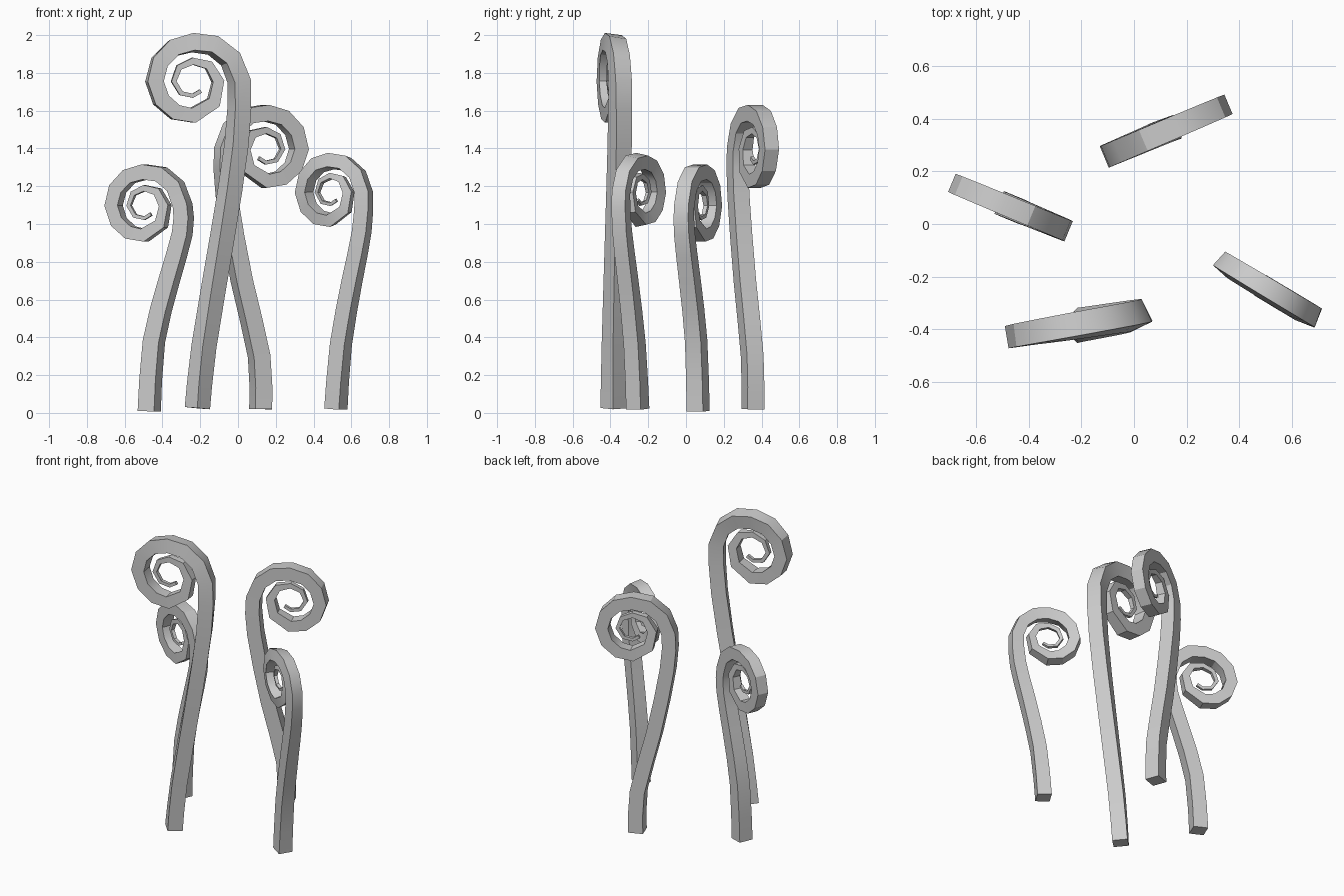
import bpy, bmesh, math
from mathutils import Vector

if "Cube" in bpy.data.objects:
    bpy.data.objects.remove(bpy.data.objects["Cube"])

mat = bpy.data.materials.new("plain grey")
mat.diffuse_color = (0.6, 0.6, 0.6, 1)
mat.use_nodes = True
mat.node_tree.nodes["Principled BSDF"].inputs["Base Color"].default_value = mat.diffuse_color

# Spiral radius, section width per quarter turn (for a scale of 1)
RADII = [.25, .205, .205, .18, .135, .107, .102, .076, .055]
WIDTHS = [.094, .092, .086, .08, .06, .037, .027, .022, .02]
ANGLES = list(range(0, 271, 30)) + list(range(315, 631, 45)) + [670]


def sample(table, deg):
    i = min(int(deg // 90), len(table) - 2)
    f = deg / 90 - i
    return table[i] * (1 - f) + table[i + 1] * f


def catmull(p, steps):
    """Smooth the stem points, the last one is only a guide."""
    out = []
    for i in range(len(p) - 2):
        a, b, c, d = p[max(i - 1, 0)], p[i], p[i + 1], p[i + 2]
        for k in range(steps):
            t = k / steps
            out.append(.5 * (2 * b + (c - a) * t + (2 * a - 5 * b + 4 * c - d) * t * t
                             + (3 * b - a - 3 * c + d) * t ** 3))
    return out


def frond(name, centre, yaw, scale, side, stem, base_width, twist):
    cx, cy, cz = centre
    yaw = math.radians(yaw)
    u = Vector((math.cos(yaw), math.sin(yaw), 0))
    v = Vector((-math.sin(yaw), math.cos(yaw), 0))
    # path in the frond's own plane: stem, then curl
    curl = []
    for a in ANGLES:
        r = sample(RADII, a) * scale
        curl.append(Vector((side * r * math.cos(math.radians(a)),
                            r * math.sin(math.radians(a)))))
    low = [Vector(((x - cx) / math.cos(yaw), z - cz)) for x, z in stem]
    low = catmull(low + [curl[0], curl[1]], 2)
    path = low + curl
    n = len(low)
    bm = bmesh.new()
    rings = []
    for i, p in enumerate(path):
        t = (path[min(i + 1, len(path) - 1)] - path[max(i - 1, 0)]).normalized()
        if i < n:
            f = i / n
            w = base_width * (1 - f) + WIDTHS[0] * scale * f
            tw = twist[0] * (1 - f) + twist[1] * f
        else:
            a = ANGLES[i - n]
            w = sample(WIDTHS, a) * scale
            f = min(a / 180, 1)
            tw = twist[1] * (1 - f) + twist[2] * f
        across = u * t.y - Vector((0, 0, t.x))
        pos = Vector((cx, cy, cz)) + u * p.x + Vector((0, 0, p.y))
        ring = []
        for k in range(4):
            g = math.radians(45 + 90 * k + tw)
            ring.append(bm.verts.new(pos + (across * math.cos(g) + v * math.sin(g)) * w * .7071))
        rings.append(ring)
    for r0, r1 in zip(rings, rings[1:]):
        for k in range(4):
            bm.faces.new((r0[k], r0[(k + 1) % 4], r1[(k + 1) % 4], r1[k]))
    bm.faces.new(rings[0][::-1])
    bm.faces.new(rings[-1])
    bmesh.ops.recalc_face_normals(bm, faces=bm.faces)
    me = bpy.data.meshes.new(name)
    bm.to_mesh(me)
    bm.free()
    me.materials.append(mat)
    ob = bpy.data.objects.new(name, me)
    bpy.context.collection.objects.link(ob)
    bpy.ops.object.select_all(action='DESELECT')
    ob.select_set(True)
    bpy.context.view_layer.objects.active = ob
    bpy.ops.object.shade_smooth_by_angle(angle=math.radians(30))


# Four curled fronds: stem points are front-view (x, z)
frond("tall_frond", (-.24, -.39, 1.755), 9.5, 1.0, 1,
      [(-.215, .025), (-.18, .354), (-.085, .92), (-.008, 1.42)], .095, (35, 15, 0))
frond("left_frond", (-.494, .074, 1.097), -22.5, .87, 1,
      [(-.47, .009), (-.445, .38), (-.365, .70), (-.295, .95)], .094, (0, 0, 0))
frond("back_frond", (.146, .365, 1.396), 23, .936, -1,
      [(.12, .02), (.112, .3), (.02, .70), (-.06, 1.15)], .095, (-3, 0, 0))
frond("right_frond", (.492, -.24, 1.167), -31, .81, 1,
      [(.518, .02), (.545, .365), (.606, .71), (.655, .96)], .09, (0, 11, 11))
